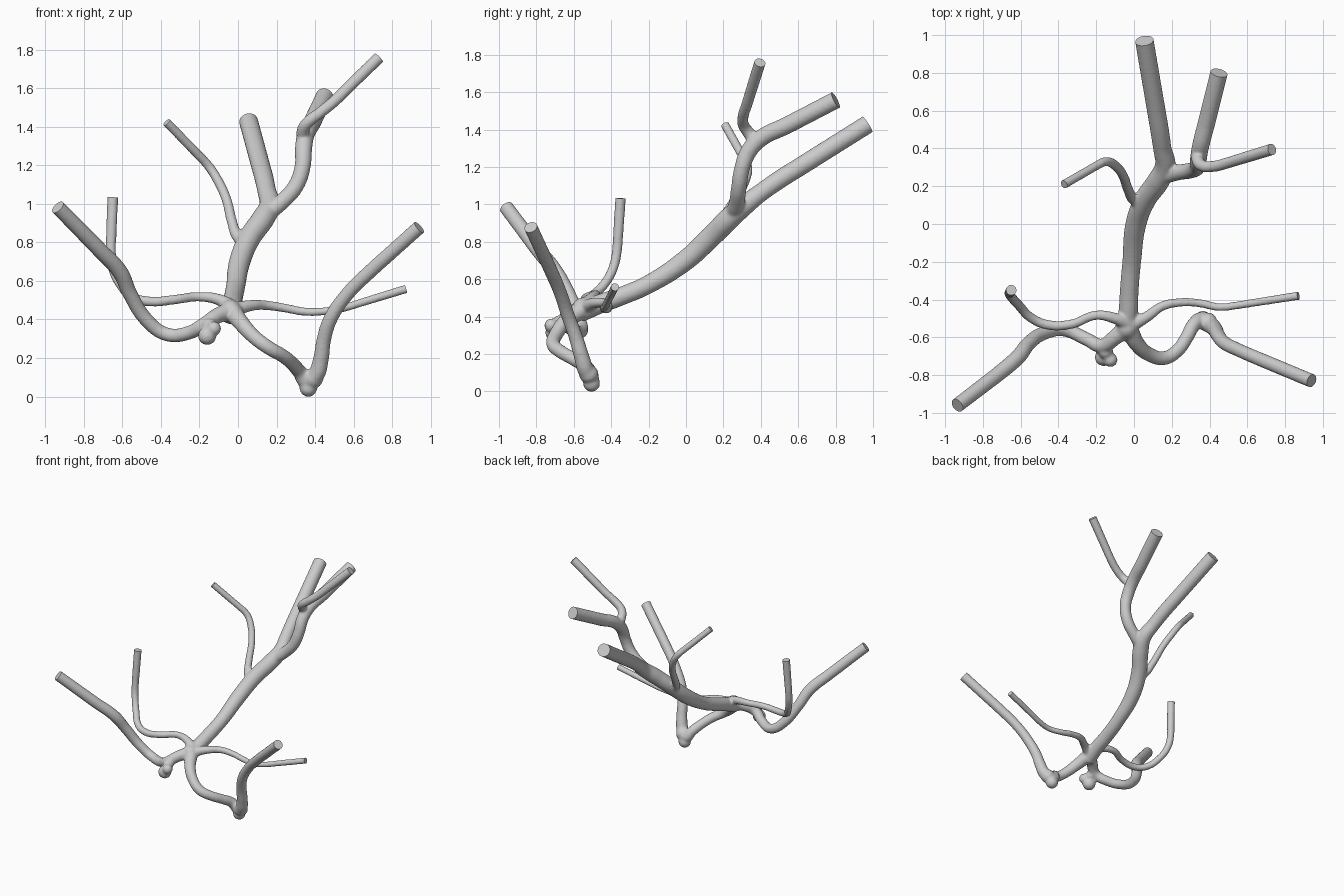
import bpy, bmesh, math
from mathutils import Vector

if "Cube" in bpy.data.objects:
    bpy.data.objects.remove(bpy.data.objects["Cube"])

# Each vessel: list of (x, y, z, radius); the last point is the cut end
trunk = [(-.04, -.57, .43, .055), (-.03, -.46, .475, .052), (-.025, -.35, .515, .05),
         (-.012, -.2, .58, .05), (.01, 0, .71, .056), (.06, .13, .83, .058),
         (.13, .23, .93, .06), (.165, .31, 1.0, .055), (.15, .4, 1.07, .049),
         (.135, .5, 1.14, .05), (.055, .97, 1.435, .05)]
upper_right = [(.14, .25, .95, .045), (.23, .272, 1.02, .042), (.3, .283, 1.1, .042),
               (.335, .3, 1.2, .042), (.34, .335, 1.29, .045), (.35, .4, 1.36, .046),
               (.385, .54, 1.43, .047), (.45, .8, 1.565, .047)]
upper_fork = [(.345, .38, 1.33, .035), (.338, .335, 1.39, .033), (.362, .308, 1.43, .031),
              (.42, .305, 1.475, .03), (.5, .325, 1.54, .03), (.73, .395, 1.765, .032)]
upper_left = [(.05, .1, .79, .03), (0, .125, .83, .028), (-.03, .18, .91, .027),
              (-.06, .26, 1.03, .026), (-.1, .31, 1.12, .026), (-.15, .33, 1.2, .025),
              (-.205, .305, 1.26, .024), (-.37, .21, 1.43, .024)]
left_small = [(-.03, -.53, .47, .04), (-.1, -.5, .51, .03), (-.2, -.483, .525, .025),
              (-.33, -.53, .51, .025), (-.45, -.535, .5, .026), (-.54, -.5, .52, .026),
              (-.61, -.43, .59, .026), (-.65, -.385, .68, .026), (-.66, -.367, .78, .027),
              (-.65, -.35, 1.04, .029)]
right_small = [(-.04, -.55, .45, .04), (.07, -.49, .48, .029), (.15, -.435, .48, .025),
               (.25, -.415, .465, .023), (.35, -.42, .447, .022), (.45, -.44, .45, .021),
               (.55, -.43, .467, .021), (.87, -.38, .565, .023)]
left_large = [(-.03, -.54, .45, .05), (-.1, -.6, .43, .042), (-.17, -.645, .385, .038),
              (-.25, -.61, .34, .036), (-.37, -.56, .33, .036), (-.47, -.575, .4, .037),
              (-.56, -.635, .54, .039), (-.61, -.7, .65, .042), (-.72, -.795, .77, .041),
              (-.935, -.96, .99, .039)]
right_large = [(-.03, -.55, .45, .05), (.02, -.64, .385, .042), (.08, -.69, .32, .038),
               (.16, -.71, .26, .037), (.23, -.67, .22, .036), (.28, -.6, .18, .036),
               (.32, -.53, .135, .038), (.365, -.51, .085, .045), (.405, -.535, .12, .045),
               (.43, -.56, .2, .041), (.445, -.59, .3, .038), (.48, -.63, .41, .037),
               (.56, -.67, .53, .036), (.7, -.73, .67, .037), (.94, -.83, .885, .037)]
vessels = [trunk, upper_right, upper_fork, upper_left,
           left_small, right_small, left_large, right_large]

# Bulges: the hanging sac on the left, the low sac on the right, and the hub
bulges = [(-.15, -.675, .375, .04), (-.16, -.705, .322, .048), (-.125, -.72, .36, .038),
          (.365, -.505, .051, .046), (.39, -.52, .1, .052), (-.04, -.55, .45, .06)]


def add_vessel(curve, pts):
    """Add a smooth tube that overshoots its end; return the end point and direction."""
    a, b = Vector(pts[-2]), Vector(pts[-1])
    d = (b.xyz - a.xyz).normalized()
    over = b.copy()
    over.xyz = b.xyz + d * .05
    path = [Vector(p) for p in pts[:-1]] + [a.lerp(b, .25), a.lerp(b, .6), over]
    s = curve.splines.new('BEZIER')
    s.bezier_points.add(len(path) - 1)
    for bp, p in zip(s.bezier_points, path):
        bp.co = p.xyz
        bp.radius = p.w
        bp.handle_left_type = bp.handle_right_type = 'AUTO'
    return b.xyz, d


def baked(obj):
    dg = bpy.context.evaluated_depsgraph_get()
    return bpy.data.meshes.new_from_object(obj.evaluated_get(dg))


# Tubes
curve = bpy.data.curves.new("vessel_paths", 'CURVE')
curve.dimensions = '3D'
curve.bevel_depth = 1.0
curve.bevel_resolution = 6
curve.resolution_u = 10
curve.use_fill_caps = True
ends = [add_vessel(curve, v) for v in vessels]
paths = bpy.data.objects.new("vessel_paths", curve)
bpy.context.collection.objects.link(paths)

# Tubes and bulges in one mesh
bm = bmesh.new()
bm.from_mesh(baked(paths))
for x, y, z, r in bulges:
    new = bmesh.ops.create_icosphere(bm, subdivisions=3, radius=r)
    bmesh.ops.translate(bm, verts=new['verts'], vec=(x, y, z))
mesh = bpy.data.meshes.new("vessel_tree")
bm.to_mesh(mesh)
bm.free()
bpy.data.objects.remove(paths)
tree = bpy.data.objects.new("vessel_tree", mesh)
bpy.context.collection.objects.link(tree)

# Fuse everything and soften the joints
rm = tree.modifiers.new("fuse", 'REMESH')
rm.mode = 'VOXEL'
rm.voxel_size = .008
sm = tree.modifiers.new("soften", 'SMOOTH')
sm.factor = .5
sm.iterations = 8
fused = baked(tree)
tree.modifiers.clear()
tree.data = fused

# Cut each end square and cap it
bm = bmesh.new()
bm.from_mesh(fused)
for p, d in ends:
    near = [f for f in bm.faces if (f.calc_center_median() - p).length < .12]
    geom = set(near)
    for f in near:
        geom.update(f.edges)
        geom.update(f.verts)
    bmesh.ops.bisect_plane(bm, geom=list(geom), plane_co=p, plane_no=d, clear_outer=True)
    rim = [e for e in bm.edges if e.is_boundary]
    bmesh.ops.holes_fill(bm, edges=rim, sides=0)
bmesh.ops.recalc_face_normals(bm, faces=bm.faces)
low = min(v.co.z for v in bm.verts)
bmesh.ops.translate(bm, verts=bm.verts, vec=(0, 0, -low))
bm.to_mesh(fused)
bm.free()

bpy.context.view_layer.objects.active = tree
tree.select_set(True)
bpy.ops.object.shade_smooth_by_angle(angle=math.radians(40))
